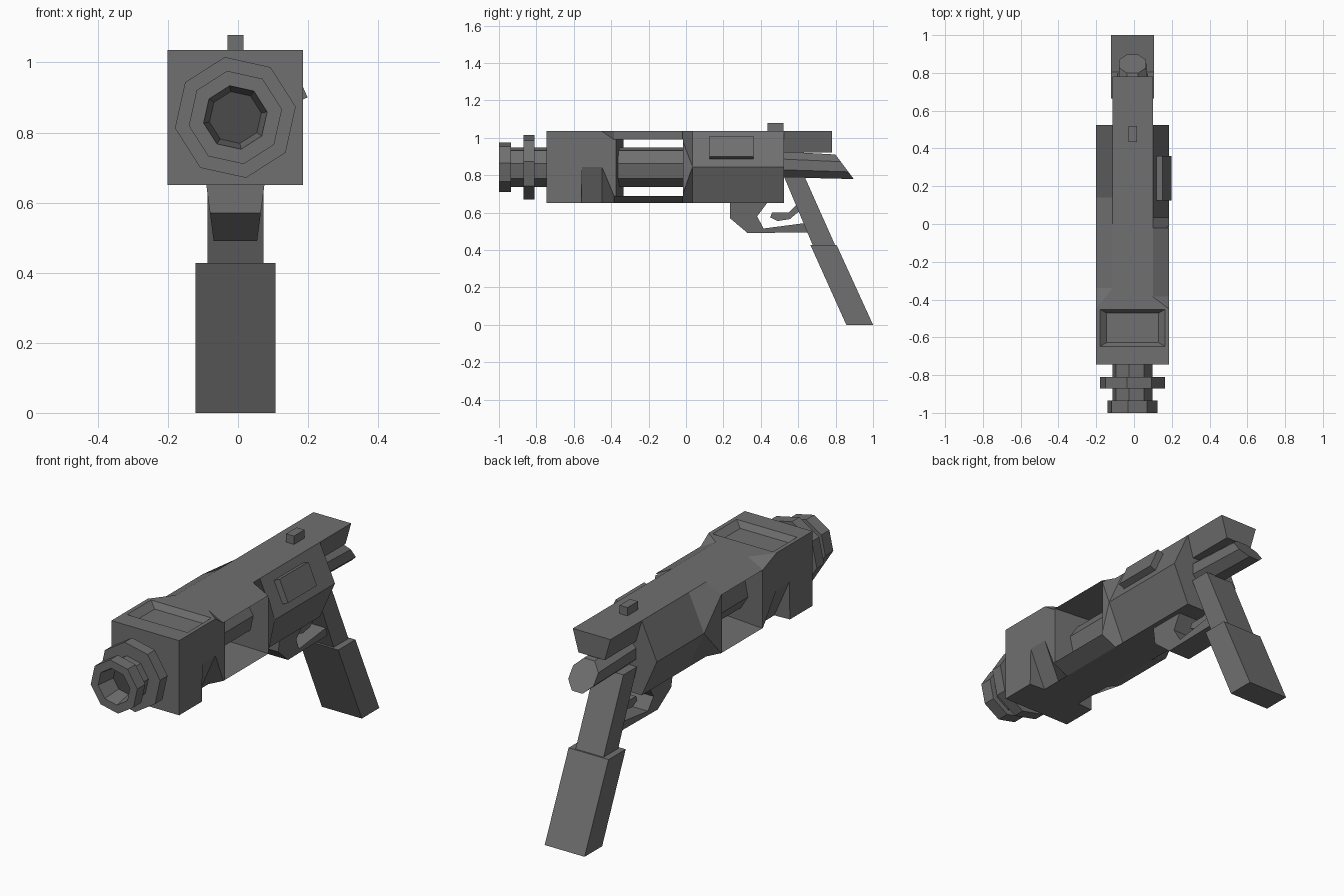
import bpy, bmesh, math

if "Cube" in bpy.data.objects:
    bpy.data.objects.remove(bpy.data.objects["Cube"])

CX, AXIS_Z = -0.0075, 0.843      # centre line of the body and barrel axis


def material(name, grey):
    m = bpy.data.materials.new(name)
    m.diffuse_color = (grey, grey, grey, 1)
    m.use_nodes = True
    m.node_tree.nodes["Principled BSDF"].inputs["Base Color"].default_value = m.diffuse_color
    return m


GUNMETAL, BORE = material("gunmetal", 0.16), material("bore_dark", 0.07)


def make(name, verts, faces):
    bm = bmesh.new()
    vs = [bm.verts.new(v) for v in verts]
    for f in faces:
        bm.faces.new([vs[i] for i in f])
    bmesh.ops.remove_doubles(bm, verts=bm.verts[:], dist=1e-4)
    bmesh.ops.recalc_face_normals(bm, faces=bm.faces[:])
    me = bpy.data.meshes.new(name)
    bm.to_mesh(me)
    bm.free()
    me.materials.append(GUNMETAL)
    ob = bpy.data.objects.new(name, me)
    bpy.context.collection.objects.link(ob)
    return ob


def loft(name, rings):
    """Skin equal-length closed rings and cap both ends."""
    n = len(rings[0])
    verts = [p for r in rings for p in r]
    faces = [(k * n + i, k * n + (i + 1) % n, (k + 1) * n + (i + 1) % n, (k + 1) * n + i)
             for k in range(len(rings) - 1) for i in range(n)]
    faces += [tuple(range(n)), tuple(range(len(verts) - n, len(verts)))]
    return make(name, verts, faces)


def side_prism(name, profile, half):
    """Extrude a (y, z) profile across x; half(z) gives the half width."""
    return loft(name, [[(CX + s * half(z), y, z) for y, z in profile] for s in (-1, 1)])


def box(name, lo, hi):
    return loft(name, [[(lo[0], lo[1], z), (hi[0], lo[1], z), (hi[0], hi[1], z), (lo[0], hi[1], z)]
                       for z in (lo[2], hi[2])])


def cut(ob, cutter):
    cutter.hide_render = True
    cutter.hide_viewport = True
    m = ob.modifiers.new("cut", 'BOOLEAN')
    m.operation, m.solver, m.object = 'DIFFERENCE', 'EXACT', cutter


# Receiver: y left, y right, top half width, upper corner z, bottom half width, lower corner z
W, N, TOP, BOT, MID = 0.1935, 0.1075, 1.035, 0.65, 0.845
sections = [
    (-0.745, -0.745, W, TOP, W, BOT),
    (-0.560, -0.560, W, TOP, W, BOT),
    (-0.555, -0.555, W, TOP, N, MID),
    (-0.450, -0.450, W, TOP, N, MID),
    (-0.340, -0.385, N, 0.99, N, 0.69),
    (0.000, -0.020, N, 0.99, N, 0.69),
    (0.140, 0.035, N, MID, N, MID),
    (0.525, 0.525, N, MID, N, MID),
]
rings = []
for yl, yr, nt, zh, nb, zl in sections:
    half = [(nt, TOP), (W, zh), (W, zl), (nb, BOT)]
    rings.append([(CX + x, yr, z) for x, z in half] + [(CX - x, yl, z) for x, z in reversed(half)])
receiver = loft("receiver", rings)

# Side window that shows the barrel, and the recess on top of the front block
window = loft("window_cutter", [[(-0.3, -0.325, z), (0.3, -0.385, z), (0.3, -0.02, z), (-0.3, -0.005, z)]
                                for z in (0.69, 0.99)])
recess = loft("recess_cutter", [[(CX + sx * a, -0.55 + sy * b, z)
                                 for sx, sy in ((-1, -1), (1, -1), (1, 1), (-1, 1))]
                                for a, b, z in ((0.138, 0.078, 1.005), (0.172, 0.098, 1.035), (0.172, 0.098, 1.06))])
cut(receiver, window)
cut(receiver, recess)

# Barrel with muzzle rings: eight-sided turned profile of (radius, y)
turned = [(0.075, -0.90), (0.092, -1.0), (0.135, -1.0), (0.135, -0.935), (0.107, -0.935),
          (0.107, -0.87), (0.175, -0.87), (0.175, -0.81), (0.107, -0.81), (0.107, 0.02)]
angles = [math.radians(10 + 45 * i) for i in range(8)]
barrel = loft("barrel", [[(CX + r * math.cos(a), y, AXIS_Z + r * math.sin(a)) for a in angles] for r, y in turned])
barrel.data.materials.append(BORE)
barrel.data.polygons[len(barrel.data.polygons) - 2].material_index = 1   # floor of the bore

# Rear rail overhang (narrower underneath) and sight
loft("rear_rail", [[(CX - 0.1075, y, TOP), (CX + 0.1075, y, TOP), (CX + 0.075, y, 0.92), (CX - 0.075, y, 0.92)]
                   for y in (0.5, 0.78)])
box("rear_sight", (-0.03, 0.435, 1.02), (0.015, 0.52, 1.078))

# Rear rod with slanted end
ang8 = [math.radians(22.5 + 45 * i) for i in range(8)]
rod = []
for slope, y0, zc, r in ((0, 0.5, 0.858, 0.075), (-0.75, 0.848, 0.845, 0.071)):
    rod.append([(CX + 1.1 * r * math.cos(a), y0 + slope * r * math.sin(a), zc + r * math.sin(a)) for a in ang8])
loft("rear_rod", rod)

# Raised panel on the right slope
panel = box("side_panel", (-0.02, -0.1175, -0.06), (0.02, 0.1175, 0.06))
panel.location = (0.156, 0.2425, 0.947)
panel.rotation_euler = (0, math.radians(-24), 0)

# Grip in two parts
side_prism("grip_neck", [(0.525, 0.79), (0.635, 0.79), (0.80, 0.42), (0.68, 0.42)], lambda z: 0.08)
side_prism("grip", [(0.665, 0.427), (0.805, 0.427), (1.0, 0.0), (0.857, 0.0)], lambda z: 0.114)

# Trigger guard tapers downwards; trigger sits inside it
side_prism("trigger_guard", [(0.235, 0.66), (0.235, 0.57), (0.33, 0.49), (0.66, 0.495), (0.645, 0.545),
                             (0.415, 0.515), (0.38, 0.58), (0.44, 0.66)],
           lambda z: 0.062 + 0.13 * (z - 0.49))
side_prism("trigger", [(0.60, 0.65), (0.55, 0.60), (0.46, 0.60), (0.45, 0.575), (0.49, 0.555),
                       (0.555, 0.565), (0.62, 0.62)], lambda z: 0.03)
